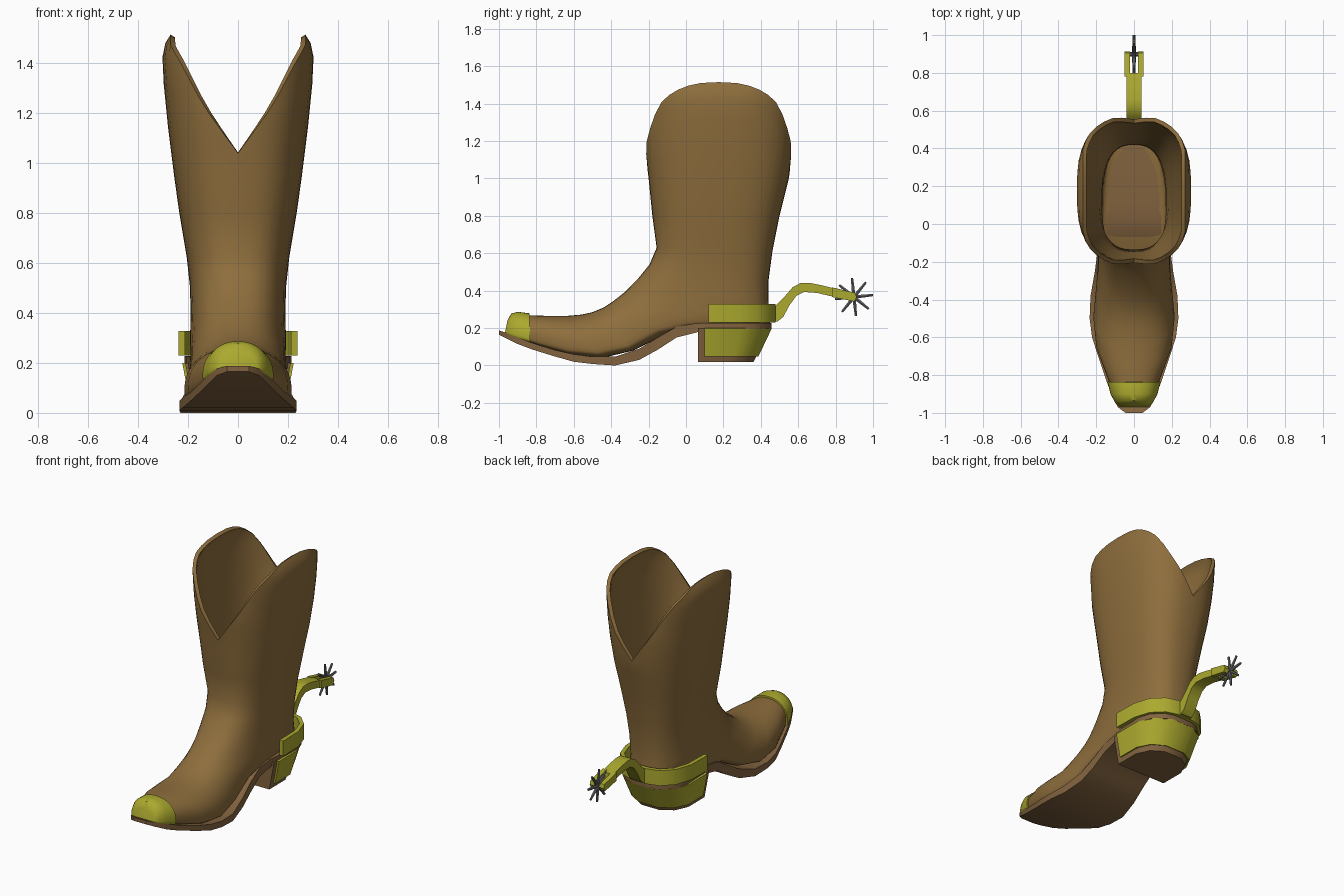
import bpy, bmesh, math
from mathutils import Matrix, Vector

if "Cube" in bpy.data.objects:
    bpy.data.objects.remove(bpy.data.objects["Cube"])


def material(name, rgb):
    m = bpy.data.materials.new(name)
    m.diffuse_color = (*rgb, 1)
    m.use_nodes = True
    m.node_tree.nodes["Principled BSDF"].inputs["Base Color"].default_value = m.diffuse_color
    return m


LEATHER = material("brown leather", (0.27, 0.155, 0.046))
SOLE = material("sole brown", (0.225, 0.125, 0.05))
GOLD = material("gold", (0.41, 0.40, 0.028))
STEEL = material("steel grey", (0.15, 0.15, 0.16))


def finish(name, bm, mat, thick=0, offset=0, angle=35):
    bmesh.ops.recalc_face_normals(bm, faces=bm.faces)
    me = bpy.data.meshes.new(name)
    bm.to_mesh(me)
    bm.free()
    ob = bpy.data.objects.new(name, me)
    me.materials.append(mat)
    bpy.context.collection.objects.link(ob)
    bpy.ops.object.select_all(action='DESELECT')
    ob.select_set(True)
    bpy.context.view_layer.objects.active = ob
    if thick:
        mod = ob.modifiers.new("thickness", 'SOLIDIFY')
        mod.thickness, mod.offset = thick, offset
        bpy.ops.object.modifier_apply(modifier=mod.name)
    bpy.ops.object.shade_smooth_by_angle(angle=math.radians(angle))
    return ob


def loft(bm, rings, closed=True, start=False, end=False):
    vs = [[bm.verts.new(p) for p in r] for r in rings]
    n = len(vs[0])
    for a, b in zip(vs, vs[1:]):
        for i in range(n if closed else n - 1):
            j = (i + 1) % n
            bm.faces.new((a[i], a[j], b[j], b[i]))
    if start:
        bm.faces.new(vs[0])
    if end:
        bm.faces.new(vs[-1][::-1])


def interp(x, table):
    for a, b in zip(table, table[1:]):
        if x <= b[0]:
            t = max(0, (x - a[0]) / (b[0] - a[0]))
            return [p + (q - p) * t for p, q in zip(a[1:], b[1:])]
    return list(table[-1][1:])


N = 40


def oval(i, n):
    """Unit superellipse point: (front-back, side)."""
    t = 2 * math.pi * i / N
    c, s = math.cos(t), math.sin(t)
    if abs(c) < 1e-6: c = 0
    if abs(s) < 1e-6: s = 0
    return (math.copysign(abs(c) ** (2 / n), c), math.copysign(abs(s) ** (2 / n), s))


def section(fy, fz, by, bz, hw, flat):
    """Tilted ring from a front/top point to a back/bottom point; flat=1 gives a flat-bottomed dome."""
    v0 = 0.5 + 0.28 * flat
    pts = []
    for i in range(N):
        front = math.cos(2 * math.pi * i / N) >= 0
        c, s = oval(i, 2.6 - 0.4 * flat if front else 2.6 + 1.4 * flat)
        v = v0 * (1 - c) if front else v0 - (1 - v0) * c
        pts.append((hw * s, fy + (by - fy) * v, fz + (bz - fz) * v))
    return pts


# Boot shaft: scalloped rim, high at the sides and notched front and back
SHAFT = [(0.62, -0.155, 0.46, 0.203), (0.8, -0.18, 0.50, 0.235), (1.0, -0.2, 0.55, 0.263),
         (1.2, -0.225, 0.575, 0.287), (1.4, -0.225, 0.575, 0.305), (1.47, -0.225, 0.575, 0.298),
         (1.515, -0.225, 0.575, 0.27)]
RIM = [(0, 1.04), (0.25, 1.135), (0.48, 1.23), (0.77, 1.41), (0.95, 1.49), (1, 1.515)]


def shaft_ring(f, low=0.95):
    pts = []
    for i in range(N):
        c, s = oval(i, 2.6)
        z = low + (interp(abs(s), RIM)[0] - low) * f
        y0, y1, hw = interp(z, SHAFT)
        pts.append((hw * s, (y0 + y1) / 2 - c * (y1 - y0) / 2, z))
    return pts


# Ankle and foot: rings fan round from the shaft to the toe
FOOT = [(-0.18, 0.8, 0.50, 0.8, 0.235, 0), (-0.157, 0.63, 0.462, 0.61, 0.205, 0),
        (-0.195, 0.54, 0.442, 0.46, 0.192, 0), (-0.26, 0.46, 0.44, 0.32, 0.19, 0),
        (-0.33, 0.39, 0.45, 0.215, 0.192, 0.1), (-0.385, 0.347, 0.3, 0.2, 0.192, 0.3),
        (-0.44, 0.31, 0.1, 0.2, 0.19, 0.5), (-0.5, 0.285, -0.1, 0.17, 0.19, 0.8),
        (-0.56, 0.272, -0.28, 0.08, 0.2, 1), (-0.64, 0.265, -0.45, 0.04, 0.215, 1),
        (-0.73, 0.265, -0.62, 0.055, 0.2, 1), (-0.83, 0.268, -0.78, 0.1, 0.148, 1),
        (-0.9, 0.265, -0.88, 0.135, 0.112, 1), (-0.94, 0.25, -0.94, 0.16, 0.085, 1)]
bm = bmesh.new()
loft(bm, [shaft_ring(f) for f in (1, 0.94, 0.84, 0.65, 0.35, 0)] + [section(*r) for r in FOOT], end=True)
finish("boot_upper", bm, LEATHER, 0.022, -1, 40)

# Toe cap
CAP = [(-0.838, 0.279, -0.832, 0.115, 0.142, 1), (-0.9, 0.287, -0.9, 0.135, 0.124, 1),
       (-0.935, 0.277, -0.95, 0.155, 0.1, 1), (-0.955, 0.24, -0.97, 0.165, 0.075, 1)]
bm = bmesh.new()
loft(bm, [section(*r) for r in CAP], start=True, end=True)
finish("toe_cap", bm, GOLD, angle=45)

# Sole: stations of y, half width, bottom z, top z
SOLE_ST = [(-1, 0.045, 0.165, 0.188), (-0.97, 0.085, 0.15, 0.178), (-0.9, 0.12, 0.115, 0.15),
           (-0.82, 0.15, 0.085, 0.12), (-0.7, 0.19, 0.048, 0.082), (-0.6, 0.222, 0.02, 0.06),
           (-0.5, 0.235, 0.008, 0.047), (-0.38, 0.23, 0, 0.047), (-0.25, 0.207, 0.03, 0.09),
           (-0.15, 0.194, 0.085, 0.15), (-0.05, 0.19, 0.15, 0.208), (0.05, 0.195, 0.175, 0.225),
           (0.12, 0.208, 0.195, 0.228), (0.3, 0.215, 0.195, 0.228), (0.38, 0.188, 0.195, 0.228),
           (0.44, 0.12, 0.195, 0.228), (0.458, 0.06, 0.195, 0.228)]
bm = bmesh.new()
loft(bm, [[(-w, y, t), (w, y, t), (w, y, b), (-w, y, b)] for y, w, b, t in SOLE_ST], start=True, end=True)
finish("sole", bm, SOLE)


# Heel block with wrap-around gold plate
def heel_outline(z, y0, grow=0):
    back, w = interp(z, [(0.02, 0.362, 0.178), (0.2, 0.448, 0.212)])
    back, w = back + grow, w + grow
    half = [(1, 0), (1, 0.55), (0.78, 0.84), (0.36, 1)]
    pts = [(w * x, y0 + (back - y0) * t, z) for x, t in half]
    return pts + [(-x, y, z) for x, y, z in reversed(pts)]


bm = bmesh.new()
loft(bm, [heel_outline(0.02, 0.065), heel_outline(0.2, 0.065)], start=True, end=True)
finish("heel", bm, SOLE)
bm = bmesh.new()
loft(bm, [heel_outline(0.05, 0.1, 0.004), heel_outline(0.2, 0.1, 0.004)], closed=False)
finish("heel_plate", bm, GOLD, 0.014)

# Spur band
half = [(0.226, 0.12), (0.222, 0.28), (0.19, 0.38), (0.125, 0.445), (0.05, 0.466)]
outline = half + [(-x, y) for x, y in reversed(half)]
bm = bmesh.new()
loft(bm, [[(x, y, z) for x, y in outline] for z in (0.23, 0.328)], closed=False)
finish("spur_band", bm, GOLD, 0.026)


# Spur shank and fork: side profiles extruded across x
def slab(bm, profile, x0, x1):
    loft(bm, [[(x, y, z) for y, z in profile] for x in (x0, x1)], start=True, end=True)


top = [(0.455, 0.32), (0.48, 0.322), (0.52, 0.36), (0.57, 0.418), (0.61, 0.44), (0.66, 0.442), (0.73, 0.428), (0.8, 0.41)]
low = [(0.8, 0.365), (0.7, 0.388), (0.63, 0.393), (0.59, 0.372), (0.555, 0.325), (0.52, 0.26), (0.49, 0.236), (0.455, 0.235)]
bm = bmesh.new()
slab(bm, top + low, -0.04, 0.04)
finish("spur_shank", bm, GOLD)
bm = bmesh.new()
for s in (-1, 1):
    slab(bm, [(0.78, 0.418), (0.905, 0.388), (0.912, 0.365), (0.9, 0.342), (0.78, 0.366)], s * 0.02, s * 0.05)
finish("spur_fork", bm, GOLD)

# Rowel: star of spokes on a pin
bm = bmesh.new()
hub = Vector((0, 0.898, 0.366))
for k in range(8):
    a = math.radians(6 + 45 * k)
    d = Vector((0, math.cos(a), math.sin(a)))
    m = Matrix.Translation(hub + d * 0.051) @ d.to_track_quat('Z', 'X').to_matrix().to_4x4()
    bmesh.ops.create_cone(bm, cap_ends=True, segments=6, radius1=0.011, radius2=0.007, depth=0.102, matrix=m)
bmesh.ops.create_cone(bm, cap_ends=True, segments=10, radius1=0.012, radius2=0.012, depth=0.09,
                      matrix=Matrix.Translation(hub) @ Matrix.Rotation(math.pi / 2, 4, 'Y'))
finish("rowel", bm, STEEL)
